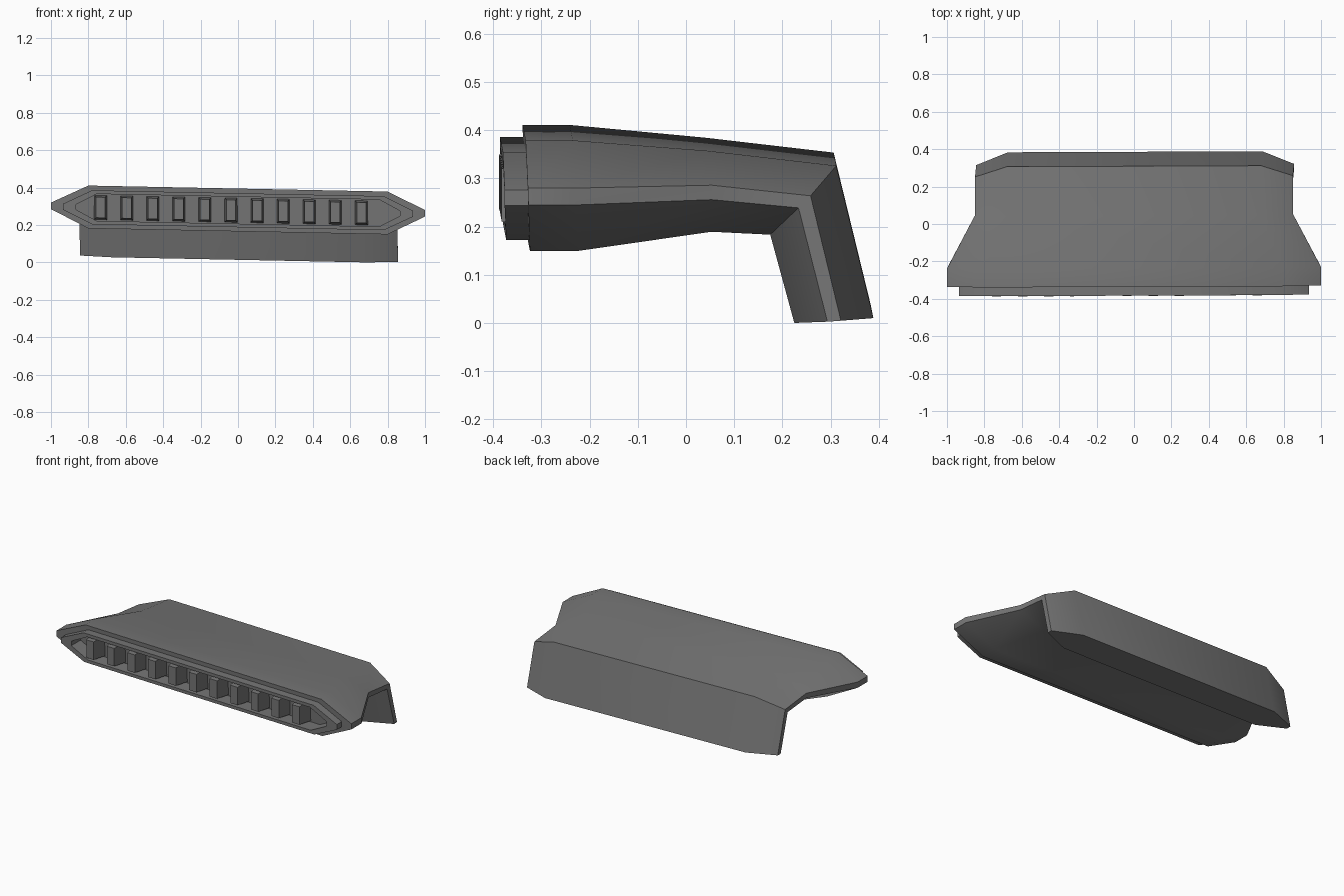
import bpy, bmesh, math

if "Cube" in bpy.data.objects:
    bpy.data.objects.remove(bpy.data.objects["Cube"])

ROLL, YAW = 0.02, 0.004   # the whole piece sits very slightly crooked

dark = bpy.data.materials.new("dark_grey")
dark.diffuse_color = (0.18, 0.18, 0.18, 1)
dark.use_nodes = True
dark.node_tree.nodes["Principled BSDF"].inputs["Base Color"].default_value = dark.diffuse_color


def place(x, y, z):
    return (x, y + YAW * x, z - ROLL * x)


def make_object(name, bm):
    bmesh.ops.recalc_face_normals(bm, faces=bm.faces)
    me = bpy.data.meshes.new(name)
    bm.to_mesh(me)
    bm.free()
    me.materials.append(dark)
    ob = bpy.data.objects.new(name, me)
    bpy.context.collection.objects.link(ob)
    return ob


def ring(bm, corner, tip, profile, shift=0.0):
    """Flattened octagon; profile = (y, z) of top, upper tip, lower tip, bottom."""
    t, u, l, b = profile
    pts = [(-corner, t), (corner, t), (tip, u), (tip, l),
           (corner, b), (-corner, b), (-tip, l), (-tip, u)]
    return [bm.verts.new(place(x + shift, *p)) for x, p in pts]


def loft(name, sections):
    bm = bmesh.new()
    rings = [ring(bm, *s) for s in sections]
    for a, b in zip(rings, rings[1:]):
        for i in range(8):
            j = (i + 1) % 8
            bm.faces.new((a[i], a[j], b[j], b[i]))
    bm.faces.new(rings[0])
    bm.faces.new(rings[-1])
    return make_object(name, bm)


def flat(y, half, tip):
    z = 0.279
    return [(y - 0.003, z + half), (y, z + tip), (y, z - tip), (y + 0.004, z - half)]


# Duct body: outlet at the bottom, elbow, taper, flared mouth, raised rim, recess
body = loft("duct_body", [
    (0.68, 0.85, [(0.386, 0.024), (0.318, 0.022), (0.290, 0.020), (0.222, 0.014)], 0.006),
    (0.68, 0.85, [(0.309, 0.340), (0.255, 0.281), (0.230, 0.256), (0.172, 0.197)]),
    (0.68, 0.85, [(0.042, 0.371), (0.050, 0.303), (0.050, 0.273), (0.050, 0.203)]),
    (0.80, 1.00, [(-0.238, 0.395), (-0.235, 0.300), (-0.233, 0.265), (-0.225, 0.166)]),
    (0.80, 1.00, [(-0.336, 0.395), (-0.332, 0.300), (-0.331, 0.265), (-0.327, 0.166)]),
    (0.78, 0.935, flat(-0.332, 0.091, 0.016)),
    (0.78, 0.935, flat(-0.380, 0.091, 0.016)),
    (0.755, 0.865, flat(-0.380, 0.072, 0.014)),
    (0.755, 0.865, flat(-0.290, 0.072, 0.014)),
])
bpy.context.view_layer.objects.active = body
body.select_set(True)
bpy.ops.object.shade_smooth_by_angle(angle=math.radians(30))

# Row of tapered vertical slats inside the mouth
bm = bmesh.new()
for i in range(11):
    cx = -0.735 + 0.1395 * i
    geo = bmesh.ops.create_cube(bm, size=1.0)
    for v in geo["verts"]:
        front = v.co.y < 0
        w, h = (0.050, 0.110) if front else (0.068, 0.130)
        v.co = place(cx + v.co.x * w, -0.385 if front else -0.285, 0.279 + v.co.z * h)
make_object("grille_slats", bm)
